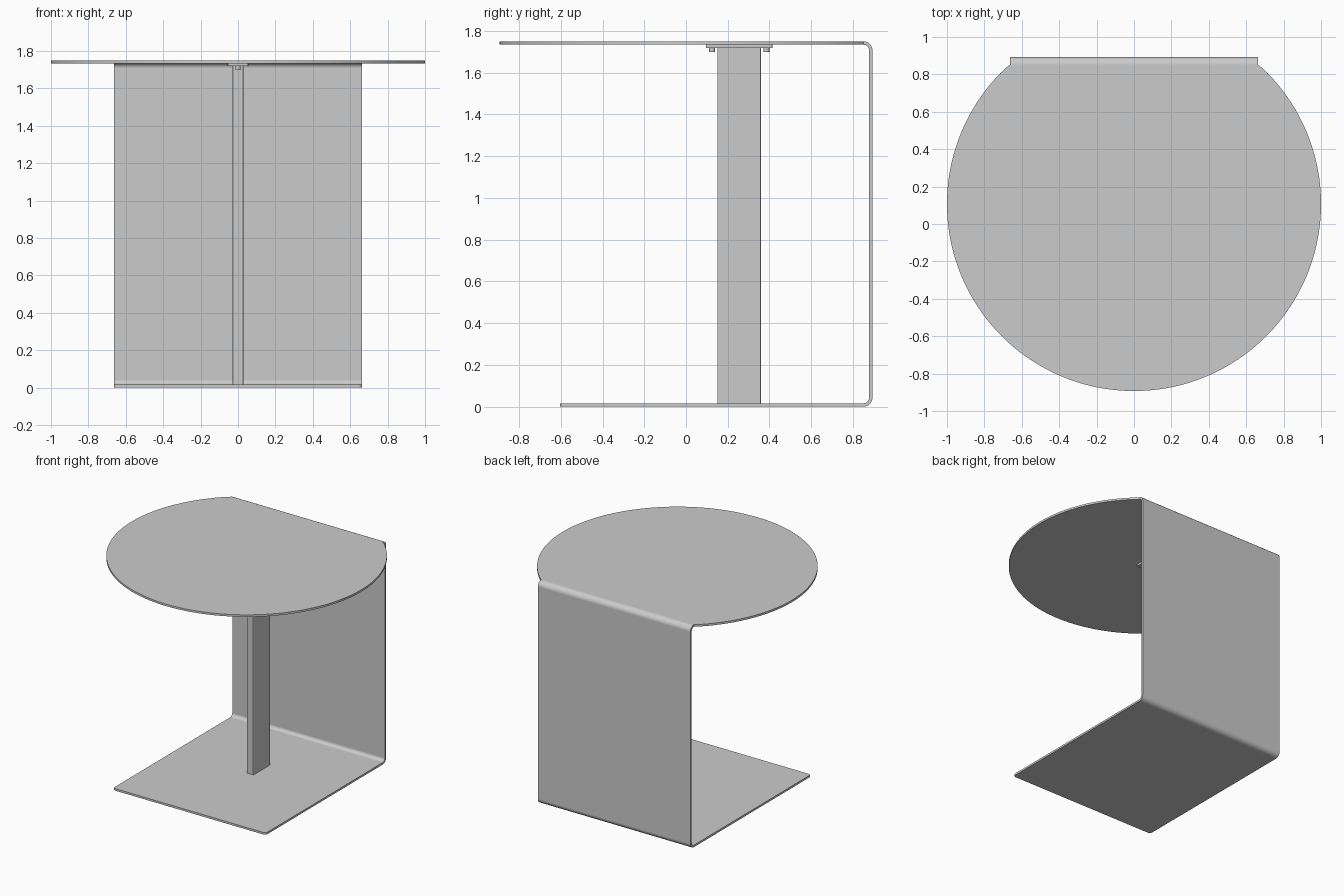
import bpy, bmesh
from math import sin, cos, pi, radians

if "Cube" in bpy.data.objects:
    bpy.data.objects.remove(bpy.data.objects["Cube"])

W, BACK, FRONT, H = 0.664, 0.893, -0.604, 1.75   # sheet half width, extents, height
R, T = 0.042, 0.016                              # bend radius, sheet thickness


def finish(name, bm, mods):
    me = bpy.data.meshes.new(name)
    bm.to_mesh(me)
    bm.free()
    ob = bpy.data.objects.new(name, me)
    bpy.context.collection.objects.link(ob)
    bpy.ops.object.select_all(action='DESELECT')
    ob.select_set(True)
    bpy.context.view_layer.objects.active = ob
    for kind, props in mods:
        m = ob.modifiers.new(kind, kind)
        for k, v in props.items():
            setattr(m, k, v)
        bpy.ops.object.modifier_apply(modifier=m.name)
    bpy.ops.object.shade_smooth_by_angle(angle=radians(30))
    m = ob.modifiers.new("weighted", 'WEIGHTED_NORMAL')
    m.keep_sharp = True
    return ob


def box(name, x, y0, y1, z0, z1, bevel):
    bm = bmesh.new()
    bmesh.ops.create_cube(bm, size=1)
    for v in bm.verts:
        v.co.x *= 2 * x
        v.co.y = y0 + (v.co.y + 0.5) * (y1 - y0)
        v.co.z = z0 + (v.co.z + 0.5) * (z1 - z0)
    edges = [e for e in bm.edges if abs(e.verts[0].co.z - e.verts[1].co.z) > 0.001]
    bmesh.ops.bevel(bm, geom=edges, offset=bevel, segments=3, profile=0.5, affect='EDGES')
    return finish(name, bm, [])


# Bent sheet: base, bend, back wall, bend and round top in one piece
bm = bmesh.new()
N = 8
rows = [(BACK - R + R * sin(a), R - R * cos(a)) for a in [i * pi / 2 / N for i in range(N + 1)]]
rows += [(y, H - z) for y, z in reversed(rows)]
left = [bm.verts.new((-W, y, z)) for y, z in rows]
right = [bm.verts.new((W, y, z)) for y, z in rows]
for i in range(len(rows) - 1):
    bm.faces.new([right[i], left[i], left[i + 1], right[i + 1]])

c = 0.02
corners = []
for sx, a0 in ((1, 0), (-1, -90)):
    for k in range(5):
        a = radians(a0 - 22.5 * k)
        corners.append(bm.verts.new((sx * (W - c) + c * cos(a), FRONT + c + c * sin(a), 0)))
bm.faces.new([left[0], right[0]] + corners)

a0, a1, steps = radians(133.4), radians(406.6), 120
disc = []
for i in range(steps + 1):
    a = a0 + (a1 - a0) * i / steps
    disc.append(bm.verts.new((cos(a), 0.107 + sin(a), H)))
bm.faces.new([right[-1], left[-1]] + disc)
bm.normal_update()
finish("bent_sheet_table", bm,
       [('SOLIDIFY', dict(thickness=T, offset=-1, use_even_offset=True))])

# Support post and its mounting plate
box("support_post", 0.03, 0.15, 0.36, T, 1.72, 0.006)
box("mounting_plate", 0.055, 0.095, 0.415, 1.719, H - T, 0.01)

# Bolts through the plate
for i, y in enumerate((0.125, 0.385)):
    bm = bmesh.new()
    bmesh.ops.create_cone(bm, cap_ends=True, segments=24, radius1=0.014, radius2=0.014, depth=0.022)
    bmesh.ops.translate(bm, verts=bm.verts, vec=(0, y, 1.709))
    finish(f"bolt_{i + 1}", bm, [])
